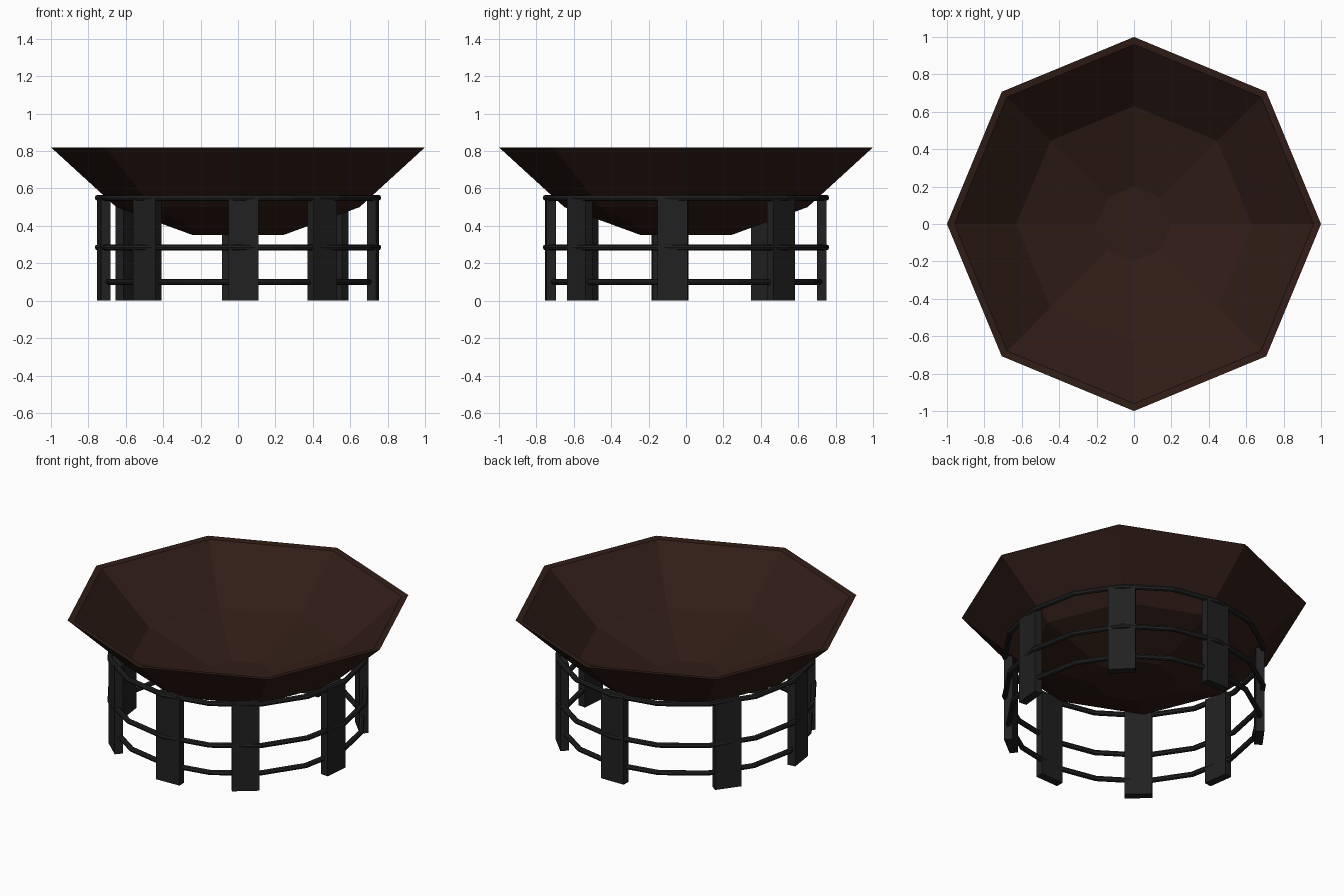
import bpy, bmesh
from math import sin, cos, pi, radians

if "Cube" in bpy.data.objects:
    bpy.data.objects.remove(bpy.data.objects["Cube"])


def material(name, rgb):
    m = bpy.data.materials.new(name)
    m.diffuse_color = (*rgb, 1)
    m.use_nodes = True
    m.node_tree.nodes["Principled BSDF"].inputs["Base Color"].default_value = m.diffuse_color
    return m


WOOD = material("dark_brown", (0.03, 0.012, 0.008))
IRON = material("black_iron", (0.015, 0.015, 0.015))


def add_object(name, bm, mat):
    bmesh.ops.recalc_face_normals(bm, faces=bm.faces)
    mesh = bpy.data.meshes.new(name)
    bm.to_mesh(mesh)
    bm.free()
    mesh.materials.append(mat)
    ob = bpy.data.objects.new(name, mesh)
    bpy.context.collection.objects.link(ob)
    return ob


def lathe(name, profile, sides, mat, closed=False):
    """Faceted revolve of (radius, z) points; open profiles get end caps."""
    bm = bmesh.new()
    rings = [[bm.verts.new((r * cos(2 * pi * i / sides), r * sin(2 * pi * i / sides), z))
              for i in range(sides)] for r, z in profile]
    pairs = list(zip(rings, rings[1:]))
    if closed:
        pairs.append((rings[-1], rings[0]))
    else:
        bm.faces.new(rings[0])
        bm.faces.new(rings[-1])
    for a, b in pairs:
        for i in range(sides):
            j = (i + 1) % sides
            bm.faces.new((a[i], a[j], b[j], b[i]))
    return add_object(name, bm, mat)


# Octagonal bowl: outer skin, rim, inner skin
lathe("bowl", [(0.24, 0.35), (0.65, 0.50), (1.0, 0.82),
               (0.96, 0.815), (0.63, 0.53), (0.20, 0.39)], 8, WOOD)

# Three thin hoops of the stand
for name, radius, z in (("upper_hoop", 0.75, 0.55),
                        ("middle_hoop", 0.75, 0.285),
                        ("lower_hoop", 0.728, 0.10)):
    section = [(radius + 0.016 * cos(k * pi / 4), z + 0.016 * sin(k * pi / 4)) for k in range(8)]
    lathe(name, section, 16, IRON, closed=True)

# Flat upright legs, slightly unevenly spaced by hand
for n, angle in enumerate((-5.5, 44.5, 90.4, 144, 188, 228, 272.3, 308.4), 1):
    bm = bmesh.new()
    bmesh.ops.create_cube(bm, size=1)
    bmesh.ops.scale(bm, vec=(0.05, 0.16, 0.555), verts=bm.verts)
    leg = add_object(f"leg_{n}", bm, IRON)
    a = radians(angle)
    leg.location = (0.725 * cos(a), 0.725 * sin(a), 0.2775)
    leg.rotation_euler.z = a
